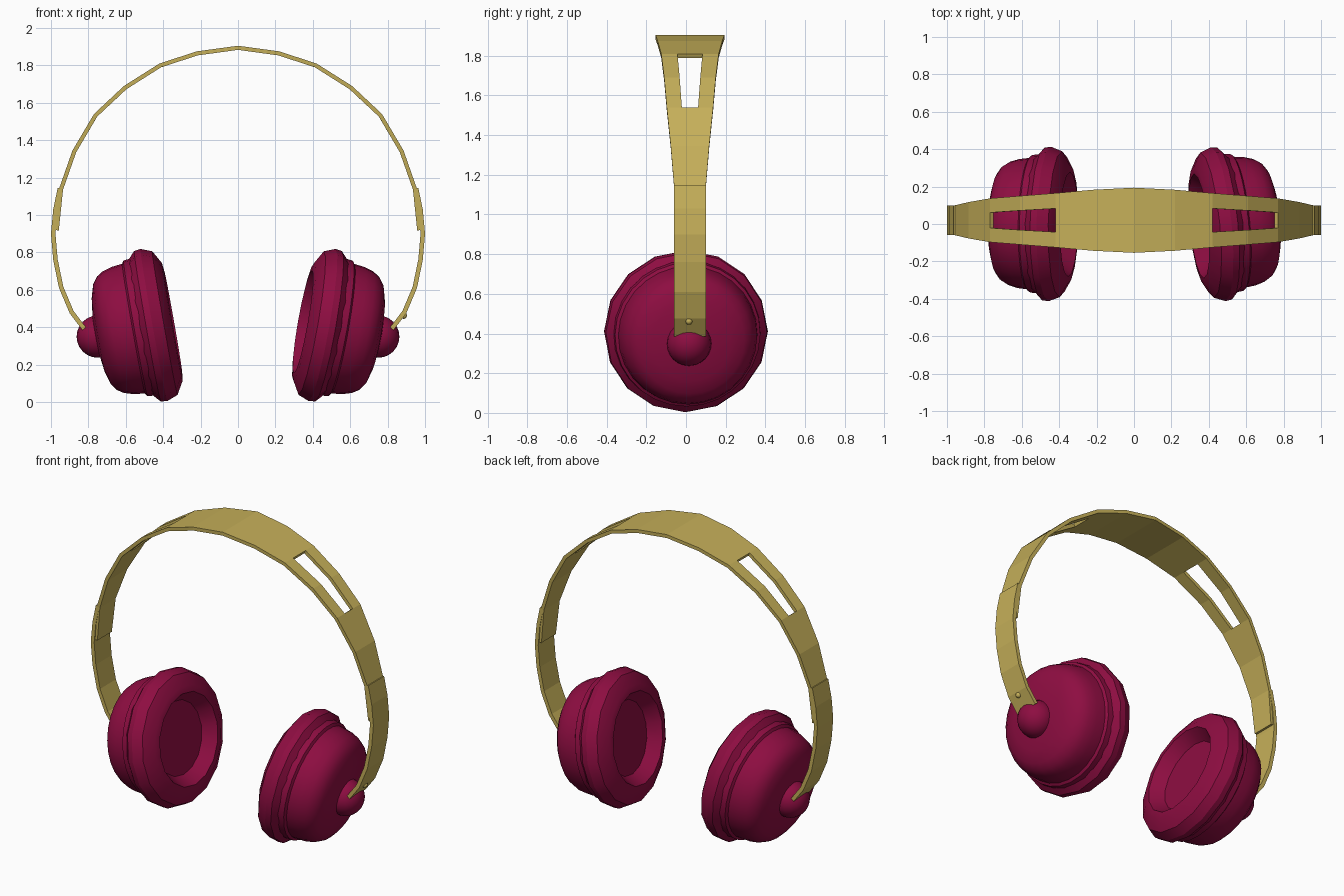
import bpy, bmesh, math
from mathutils import Matrix, Vector

cube = bpy.data.objects.get("Cube")
if cube:
    bpy.data.objects.remove(cube, do_unlink=True)


def material(name, rgb):
    m = bpy.data.materials.new(name)
    m.use_nodes = True
    m.diffuse_color = (*rgb, 1)
    m.node_tree.nodes["Principled BSDF"].inputs["Base Color"].default_value = (*rgb, 1)
    return m


gold = material("gold", (0.56, 0.43, 0.1))
crimson = material("crimson", (0.27, 0.004, 0.053))


def finish(name, bm, mat, smooth=None):
    bmesh.ops.recalc_face_normals(bm, faces=bm.faces)
    mesh = bpy.data.meshes.new(name)
    bm.to_mesh(mesh)
    bm.free()
    mesh.materials.append(mat)
    ob = bpy.data.objects.new(name, mesh)
    bpy.context.collection.objects.link(ob)
    if smooth:
        bpy.ops.object.select_all(action='DESELECT')
        ob.select_set(True)
        bpy.context.view_layer.objects.active = ob
        bpy.ops.object.shade_smooth_by_angle(angle=math.radians(smooth))
    return ob


MID_Y = 0.02   # the headband sits a little behind the centre


def strip(name, stations, thickness, has_slot=lambda a, b: False):
    """Curved flat strip through (x, z, half width, slot half width) stations."""
    verts = [(x, MID_Y + y, z) for x, z, w, s in stations for y in (-w, -s, s, w)]
    faces = []
    for i in range(len(stations) - 1):
        for j in range(3):
            if j == 1 and has_slot(stations[i], stations[i + 1]):
                continue
            a = 4 * i + j
            faces.append((a, a + 4, a + 5, a + 1))
    mesh = bpy.data.meshes.new(name)
    mesh.from_pydata(verts, [], faces)
    mesh.materials.append(gold)
    ob = bpy.data.objects.new(name, mesh)
    bpy.context.collection.objects.link(ob)
    mod = ob.modifiers.new("thickness", 'SOLIDIFY')
    mod.thickness = thickness
    mod.offset = -1
    return ob


def flip(stations):
    return [(-x, *rest) for x, *rest in reversed(stations)]


# headband: widest at the crown, with a tapered slot on each side
half = [(0.22, 1.875, 0.163, 0.07), (0.42, 1.81, 0.145, 0.063),
        (0.61, 1.69, 0.13, 0.052), (0.77, 1.54, 0.117, 0.041),
        (0.885, 1.345, 0.097, 0.035), (0.957, 1.14, 0.08, 0.03),
        (0.98, 0.92, 0.073, 0.03)]
crown = [(0, 1.905, 0.174, 0.07)]
strip("headband", flip(half) + crown + half, 0.022,
      lambda a, b: 0.4 < abs(a[0]) < 0.8 and 0.4 < abs(b[0]) < 0.8)

# sliding arms
arm = [(x, z, 0.08, 0.03) for x, z in (
    (0.964, 1.145), (0.988, 1.03), (1.0, 0.9), (0.988, 0.76),
    (0.957, 0.61), (0.9, 0.475), (0.832, 0.385))]
strip("left_arm", arm, 0.024)
strip("right_arm", flip(arm), 0.024)

# rivet through the left arm
bm = bmesh.new()
bmesh.ops.create_icosphere(bm, subdivisions=2, radius=0.018,
                           matrix=Matrix.Translation((0.886, 0.015, 0.462)))
finish("rivet", bm, gold, 40)


def lathe(name, profile, steps, matrix, smooth):
    """Revolve (radius, height) points about the local z axis."""
    bm = bmesh.new()
    vs = [bm.verts.new((r, 0, h)) for r, h in profile]
    edges = [bm.edges.new(p) for p in zip(vs, vs[1:])]
    bmesh.ops.spin(bm, geom=vs + edges, cent=(0, 0, 0), axis=(0, 0, 1),
                   angle=math.tau, steps=steps, use_duplicate=False)
    bmesh.ops.remove_doubles(bm, verts=bm.verts, dist=0.0005)
    bm.transform(matrix)
    return finish(name, bm, crimson, smooth)


# ear cups: recessed cushion, rounded shell and pivot ball
cushion = [(0, -0.04), (0.225, -0.04), (0.28, -0.115), (0.32, -0.11),
           (0.39, -0.07), (0.413, -0.01), (0.408, 0.025), (0.37, 0.06), (0, 0.06)]
shell = [(0, 0.04), (0.372, 0.05), (0.368, 0.09), (0.352, 0.1), (0.345, 0.16),
         (0.33, 0.21), (0.308, 0.245), (0.27, 0.272), (0.2, 0.292),
         (0.1, 0.305), (0, 0.308)]
for side, sign, yaw in (("left", 1, 5.5), ("right", -1, -1)):
    place = (Matrix.Translation((sign * 0.46, 0, 0.41))
             @ Matrix.Rotation(math.radians(yaw), 4, 'Z')
             @ Matrix.Rotation(math.radians(sign * 100), 4, 'Y'))
    lathe(side + "_cushion", cushion, 16, place, 28)
    lathe(side + "_shell", shell, 28, place, 35)
    bm = bmesh.new()
    bmesh.ops.create_uvsphere(bm, u_segments=20, v_segments=12, radius=0.113,
                              matrix=Matrix.Translation((sign * 0.75, 0.015, 0.35)))
    finish(side + "_pivot", bm, crimson, 40)
